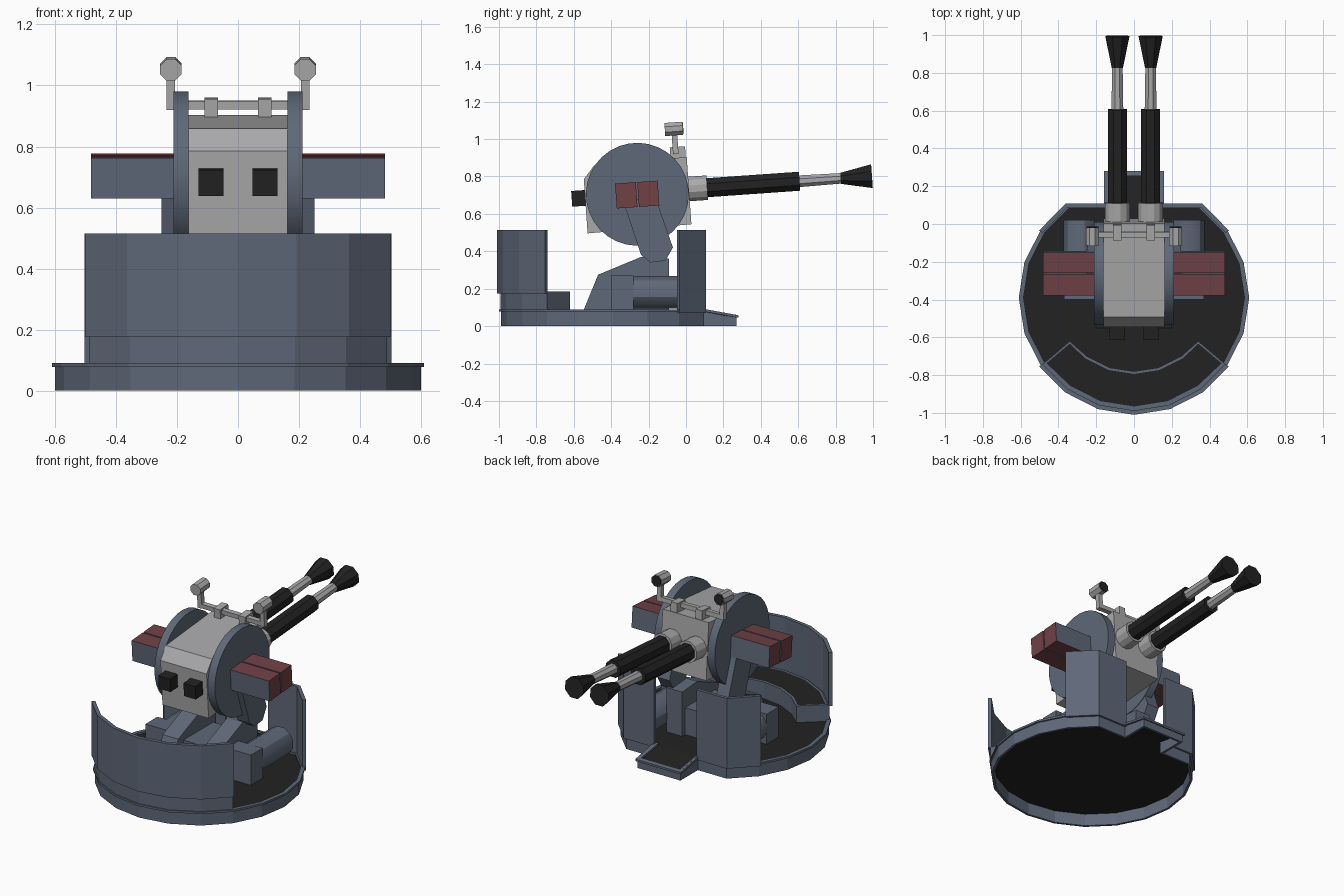
import bpy, bmesh, math
from mathutils import Matrix, Vector

cube = bpy.data.objects.get("Cube")
if cube:
    bpy.data.objects.remove(cube, do_unlink=True)


def material(name, rgb):
    m = bpy.data.materials.new(name)
    m.use_nodes = True
    m.diffuse_color = (*rgb, 1)
    m.node_tree.nodes["Principled BSDF"].inputs["Base Color"].default_value = (*rgb, 1)
    return m


BLUE = material("blue_grey_steel", (0.115, 0.14, 0.19))
LIGHT = material("light_grey_metal", (0.40, 0.40, 0.41))
BLACK = material("black_metal", (0.016, 0.016, 0.016))
RED = material("dark_red_paint", (0.16, 0.052, 0.06))

# Gun parts are modelled level around the trunnion, then pitched upward
PITCH = Matrix.Translation((0, -0.26, 0.705)) @ Matrix.Rotation(math.radians(4), 4, "X")
CY = -0.39  # centre of the round platform


def finish(name, bm, mats, gun=False, mirror=False, smooth=False):
    bmesh.ops.recalc_face_normals(bm, faces=bm.faces)
    if gun:
        bm.transform(PITCH)
    me = bpy.data.meshes.new(name)
    bm.to_mesh(me)
    bm.free()
    for m in mats:
        me.materials.append(m)
    ob = bpy.data.objects.new(name, me)
    bpy.context.collection.objects.link(ob)
    if mirror:
        ob.modifiers.new("mirror", "MIRROR").use_mirror_merge = False
    if smooth:
        bpy.ops.object.select_all(action="DESELECT")
        ob.select_set(True)
        bpy.context.view_layer.objects.active = ob
        bpy.ops.object.shade_smooth_by_angle(angle=math.radians(30))
    return ob


def add_box(bm, x, y, z):
    """Box from (min, max) ranges."""
    size = [r[1] - r[0] for r in (x, y, z)]
    mid = [(r[1] + r[0]) / 2 for r in (x, y, z)]
    return bmesh.ops.create_cube(bm, size=1, matrix=Matrix.Translation(mid) @ Matrix.Diagonal((*size, 1)))


def box(name, x, y, z, mat, **kw):
    bm = bmesh.new()
    add_box(bm, x, y, z)
    return finish(name, bm, [mat], **kw)


def cone_along(name, axis, centre, r1, r2, length, sides, mat, **kw):
    """Cylinder or cone along 'X' or 'Y', r1 at the low end."""
    turn = Matrix.Rotation(math.pi / 2, 4, "Y") if axis == "X" else Matrix.Rotation(-math.pi / 2, 4, "X")
    spin = Matrix.Rotation(math.pi / sides, 4, "Z")
    bm = bmesh.new()
    bmesh.ops.create_cone(bm, cap_ends=True, segments=sides, radius1=r1, radius2=r2, depth=length,
                          matrix=Matrix.Translation(centre) @ turn @ spin)
    return finish(name, bm, [mat], **kw)


def side_profile(name, x, points, mat, **kw):
    """Extrude a (y, z) outline between two x values."""
    bm = bmesh.new()
    face = bm.faces.new([bm.verts.new((x[0], y, z)) for y, z in points])
    new = bmesh.ops.extrude_face_region(bm, geom=[face])["geom"]
    for v in new:
        if isinstance(v, bmesh.types.BMVert):
            v.co.x = x[1]
    return finish(name, bm, [mat], **kw)


def strip_wall(name, outer, inner, bottom, top, closed=False, **kw):
    """Wall between two plan outlines; top is a function of y."""
    bm = bmesh.new()
    rings = []
    for o, i in zip(outer, inner):
        corners = [(o, bottom(o[1])), (o, top(o[1])), (i, top(i[1])), (i, bottom(i[1]))]
        rings.append([bm.verts.new((p[0], p[1], z)) for p, z in corners])
    pairs = list(zip(rings, rings[1:]))
    if closed:
        pairs.append((rings[-1], rings[0]))
    else:
        bm.faces.new(rings[0])
        bm.faces.new(rings[-1])
    for a, b in pairs:
        for k in range(4):
            n = (k + 1) % 4
            bm.faces.new((a[k], a[n], b[n], b[k]))
    return finish(name, bm, [BLUE], **kw)


def arc(r, start, end):
    return [(r * math.cos(math.radians(a)), CY + r * math.sin(math.radians(a)))
            for a in range(start, end + 1, 18)]


def outline(d):
    """Platform plan with its square step, grown by d."""
    w, end, flat = 0.15 + d, 0.27 + d, 0.096 + d
    return arc(0.6 + d, -234, 54) + [(w, flat), (w, end), (-w, end), (-w, flat)]


def deck(y):
    return 0.09 if y < 0.12 else 0.09 - (y - 0.12) * 0.2


# Platform rim, lip and floor
strip_wall("platform_rim", outline(0), outline(-0.015), lambda y: 0, deck, closed=True)
strip_wall("platform_lip", outline(0.01), outline(-0.015), lambda y: deck(y) - 0.013, deck, closed=True)
bm = bmesh.new()
bm.faces.new([bm.verts.new((x, y, 0.078)) for x, y in arc(0.59, -234, 54)])
bm.faces.new([bm.verts.new((x, y, deck(y) - 0.012)) for x, y in ((-0.14, 0.08), (0.14, 0.08), (0.14, 0.26), (-0.14, 0.26))])
finish("platform_floor", bm, [BLACK])

# Curved shield at the front, in two tiers
strip_wall("shield_lower", arc(0.603, -144, -36), arc(0.585, -144, -36), lambda y: 0.08, lambda y: 0.18)
strip_wall("shield_upper", arc(0.62, -144, -36), arc(0.597, -144, -36), lambda y: 0.175, lambda y: 0.515)

# Bent shield panels beside the step
strip_wall("rear_panel", [(0.15, 0.108), (0.362, 0.108), (0.503, -0.035)],
           [(0.15, 0.088), (0.352, 0.088), (0.485, -0.048)], lambda y: 0.07, lambda y: 0.515, mirror=True)

# Bench inside the curved shield, with a dark inset top
edge = [(0.34, -0.62), (0.25, -0.7), (0.13, -0.76)]
plan = arc(0.59, -144, -36) + edge + [(0, -0.78)] + [(-x, y) for x, y in reversed(edge)]
bm = bmesh.new()
low = bm.faces.new([bm.verts.new((x, y, 0.079)) for x, y in plan])
new = bmesh.ops.extrude_face_region(bm, geom=[low])["geom"]
top = [f for f in new if isinstance(f, bmesh.types.BMFace)][0]
for v in top.verts:
    v.co.z = 0.185
bmesh.ops.inset_region(bm, faces=[top], thickness=0.014)
top.material_index = 1
finish("bench", bm, [BLUE, BLACK])

# Pedestal, arms and drive motors
side_profile("pedestal_cheek", (0.09, 0.2),
             [(-0.55, 0.079), (-0.47, 0.275), (-0.24, 0.37), (-0.09, 0.36), (-0.09, 0.079)], BLUE, mirror=True)
box("pedestal_core", (-0.09, 0.09), (-0.42, -0.12), (0.079, 0.25), BLUE)
side_profile("support_arm", (0.165, 0.25),
             [(-0.34, 0.68), (-0.24, 0.38), (-0.19, 0.34), (-0.11, 0.35), (-0.07, 0.42), (-0.16, 0.68)],
             BLUE, mirror=True)
box("motor_box", (0.2, 0.37), (-0.4, -0.28), (0.079, 0.27), BLUE, mirror=True)
cone_along("motor_drum", "Y", (0.285, -0.13, 0.18), 0.09, 0.09, 0.3, 12, BLUE, mirror=True, smooth=True)

# Gun housing and side discs
side_profile("gun_housing", (-0.162, 0.162),
             [(-0.28, -0.19), (-0.28, 0.1), (-0.22, 0.17), (0.277, 0.18), (0.277, -0.18)], LIGHT, gun=True)
cone_along("side_disc", "X", (0.187, 0, 0), 0.275, 0.275, 0.05, 32, BLUE, gun=True, mirror=True, smooth=True)
box("eyepiece", (0.047, 0.13), (-0.352, -0.275), (-0.042, 0.042), BLACK, gun=True, mirror=True)

# Paired ammunition boxes: red, with steel fore and aft faces
bm = bmesh.new()
for y in ((-0.115, -0.004), (0.004, 0.113)):
    add_box(bm, (0.2, 0.482), y, (-0.068, 0.065))
for f in bm.faces:
    f.normal_update()
    f.material_index = 1 if abs(f.normal.y) > 0.5 else 0
finish("ammunition_boxes", bm, [RED, BLUE], gun=True, mirror=True)

# Barrels: collar, sleeve, bare tube and flared muzzle
for name, y0, y1, r0, r1, sides, mat in (
        ("barrel_collar", 0.27, 0.375, 0.068, 0.068, 12, LIGHT),
        ("barrel_sleeve", 0.37, 0.87, 0.055, 0.055, 8, BLACK),
        ("barrel_tube", 0.86, 1.1, 0.034, 0.03, 8, LIGHT),
        ("barrel_muzzle", 1.09, 1.258, 0.032, 0.069, 8, BLACK)):
    cone_along(name, "Y", (0.088, (y0 + y1) / 2, 0.009), r0, r1, y1 - y0, sides, mat, gun=True, mirror=True)

# Sight bar with brackets, posts and two scopes
box("sight_bar", (-0.235, 0.235), (0.205, 0.235), (0.202, 0.23), LIGHT, gun=True)
box("sight_bracket", (0.065, 0.11), (0.19, 0.272), (0.17, 0.238), LIGHT, gun=True, mirror=True)
box("sight_post", (0.206, 0.235), (0.205, 0.235), (0.2, 0.31), LIGHT, gun=True, mirror=True)
cone_along("sight_scope", "Y", (0.22, 0.218, 0.335), 0.038, 0.038, 0.095, 8, LIGHT, gun=True, mirror=True)
cone_along("scope_lens", "Y", (0.22, 0.267, 0.335), 0.034, 0.034, 0.005, 8, BLACK, gun=True, mirror=True)
